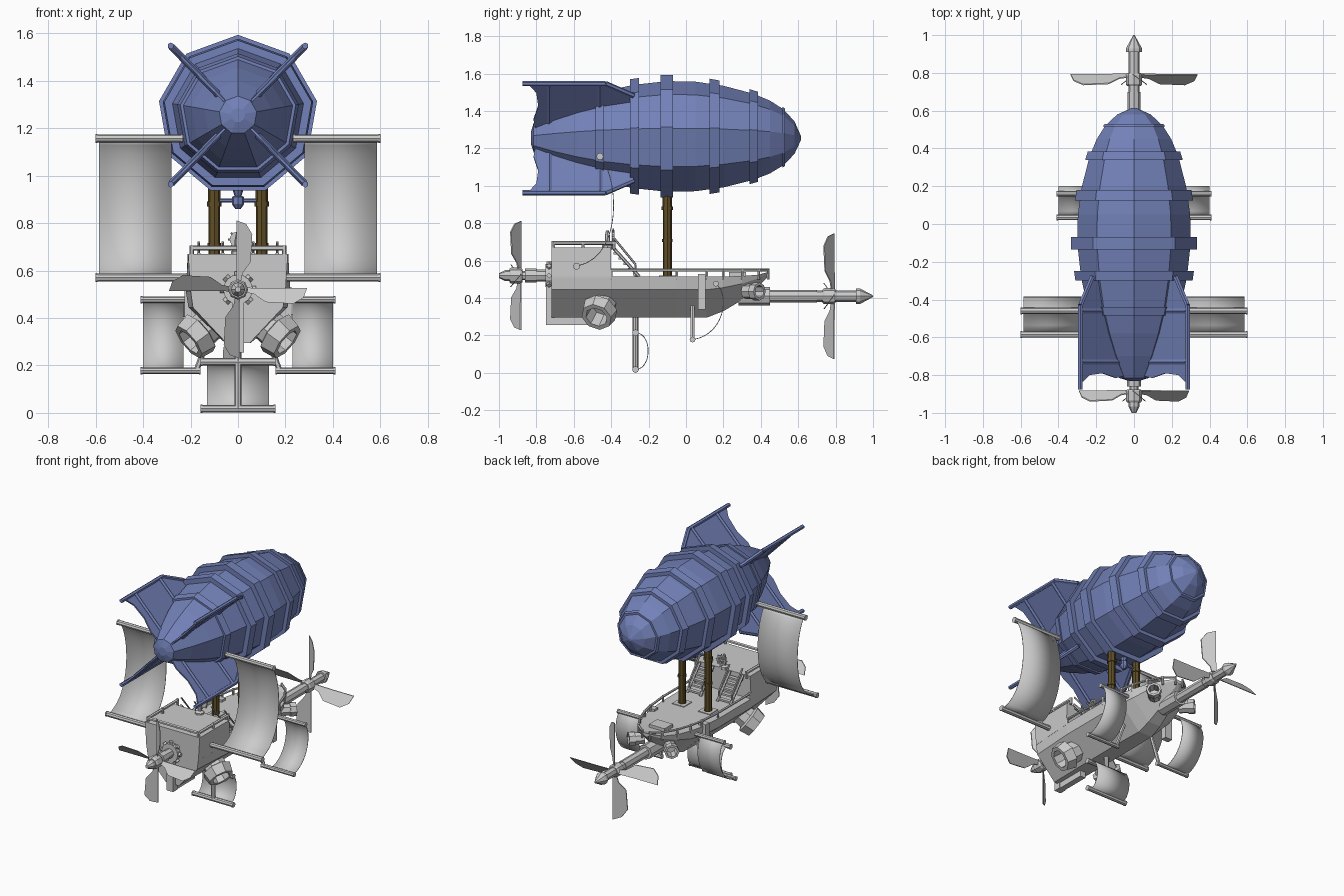
import bpy, bmesh, math
from mathutils import Vector as V

if "Cube" in bpy.data.objects:
    bpy.data.objects.remove(bpy.data.objects["Cube"])

def material(name, rgb):
    m = bpy.data.materials.new(name)
    m.diffuse_color = (*rgb, 1)
    m.use_nodes = True
    m.node_tree.nodes["Principled BSDF"].inputs["Base Color"].default_value = m.diffuse_color
    return m

BLUE = material("blue_canvas", (0.17, 0.22, 0.48))
BROWN = material("brown_wood", (0.12, 0.08, 0.02))

def build(name, verts, faces, mat=None):
    me = bpy.data.meshes.new(name)
    me.from_pydata([tuple(v) for v in verts], [], faces)
    bm = bmesh.new()
    bm.from_mesh(me)
    bmesh.ops.recalc_face_normals(bm, faces=bm.faces)
    bm.to_mesh(me)
    bm.free()
    ob = bpy.data.objects.new(name, me)
    bpy.context.collection.objects.link(ob)
    if mat:
        me.materials.append(mat)
    return ob

def loft(name, rings, mat=None):
    n = len(rings[0])
    verts = [p for r in rings for p in r]
    faces = [[i*n+k, i*n+(k+1) % n, (i+1)*n+(k+1) % n, (i+1)*n+k]
             for i in range(len(rings)-1) for k in range(n)]
    faces += [list(range(n)), list(range(len(verts)-n, len(verts)))]
    return build(name, verts, faces, mat)

def turned(name, origin, axis, profile, n=8, mat=None):
    """Faceted turned solid: profile of (distance along axis, radius)."""
    d = V(axis).normalized()
    up = V((0, 0, 1)) if abs(d.z) < 0.95 else V((1, 0, 0))
    u = (up - d*up.dot(d)).normalized()
    w = d.cross(u)
    rings = [[V(origin) + d*t + (u*math.cos(a) + w*math.sin(a))*r
              for a in [2*math.pi*k/n for k in range(n)]] for t, r in profile]
    return loft(name, rings, mat)

def rod(name, a, b, r, n=6, mat=None):
    d = V(b) - V(a)
    return turned(name, a, d, [(0, r), (d.length, r)], n, mat)

def box(name, x0, x1, y0, y1, z0, z1, mat=None):
    return loft(name, [[(x0, y0, z), (x1, y0, z), (x1, y1, z), (x0, y1, z)] for z in (z0, z1)], mat)

def path(name, pts, r, n=6, mat=None):
    for a, b in zip(pts, pts[1:]):
        rod(name, a, b, r, n, mat)

# Gas envelope: nine-sided, with raised bands and a nose cap
ENV = 1.255
body = [(-.83, .03), (-.815, .08), (-.70, .145), (-.58, .20), (-.44, .25), (-.28, .285), (-.1, .305),
        (.05, .302), (.2, .28), (.36, .238), (.45, .2), (.52, .155), (.58, .09), (.615, .01)]
turned("envelope", (0, 0, ENV), (0, 1, 0), body, 9, BLUE)
for y0, y1, r0, r1 in [(-.485, -.44, .247, .26), (-.30, -.25, .315, .322), (-.135, -.07, .338, .338),
                       (.125, .18, .318, .308), (.34, .385, .262, .248), (.515, .53, .168, .158)]:
    turned("envelope_band", (0, 0, ENV), (0, 1, 0), [(y0, r0), (y1, r1)], 9, BLUE)

# Four tail fins with spars and ribs
for sx in (-1, 1):
    for sz in (-1, 1):
        def at(y, r, off=0):
            return V((sx*(r+off)*.7, y, ENV + sz*(r-off)*.72))
        out = [(-.84, .40), (-.43, .40), (-.28, .31), (-.28, .22), (-.60, .12), (-.80, .04),
               (-.815, .14), (-.79, .24), (-.80, .34)]
        loft("tail_fin", [[at(y, r, o) for y, r in out] for o in (-.005, .005)], BLUE)
        path("fin_spar", [at(-.875, .405), at(-.43, .405), at(-.28, .315)], .014, 6, BLUE)
        for y, r in [(-.73, .11), (-.46, .22)]:
            rod("fin_rib", at(y, r), at(y, .40), .015, 6, BLUE)

# Envelope valve and masts
turned("valve", (0, -.1, .86), (0, 0, 1), [(0, .012), (.02, .026), (.05, .026), (.055, .015), (.1, .03)], 8, BLUE)
rod("valve_bar", (-.08, -.1, .895), (.08, -.1, .895), .009, 6, BLUE)
for s in (-1, 1):
    turned("mast", (s*.1, -.1, .5), (0, 0, 1),
           [(0, .03), (.02, .03), (.02, .024), (.2, .024), (.2, .029), (.215, .029), (.215, .024),
            (.37, .024), (.37, .03), (.39, .03), (.39, .026), (.48, .026)], 8, BROWN)
    box("mast_foot", s*.1-.045, s*.1+.045, -.145, -.055, .485, .52)

# Hull: stations of y, half width, keel height, deck height
stations = [(-.72, .20, .295, .515), (-.4, .22, .295, .515), (-.05, .22, .295, .515), (.11, .205, .295, .515),
            (.2, .185, .33, .515), (.3, .15, .39, .518), (.39, .095, .465, .525), (.44, .03, .515, .54)]

def section(y, w, zb, zt):
    zm = zb + (zt-zb)*.68
    b = w*.25
    return [(w, y, zt), (w*.95, y, zm), (b, y, zb), (-b, y, zb), (-w*.95, y, zm), (-w, y, zt)]

loft("hull", [section(*s) for s in stations])
box("keel", -.02, .02, -.745, -.5, .255, .31)
box("stern_post", -.025, .025, -.748, -.70, .255, .58)

# Aft cabin and its railing
loft("cabin", [[(-.2, y, .51), (.2, y, .51), (.21, y, .67), (-.21, y, .67)] if y < -.6 else
               [(-.22, y, .51), (.22, y, .51), (.212, y, .67), (-.212, y, .67)] for y in (-.72, -.4)])
corners = [(-.195, -.385), (-.195, -.71), (.195, -.71), (.195, -.385)]
path("cabin_rail", [(x, y, .695) for x, y in corners], .011)
for x, y in corners + [(-.195, -.55), (.195, -.55)]:
    rod("cabin_rail_post", (x, y, .66), (x, y, .705), .01)

# Helm on the cabin roof
turned("helm_stand", (0, -.42, .66), (0, 0, 1), [(0, .03), (.02, .03), (.03, .014), (.07, .014), (.1, .008)])
turned("helm_wheel", (0, -.395, .73), (0, 1, 0), [(0, .035), (.012, .035), (.012, .025), (0, .025)], 10)
for a in range(4):
    c, s = .042*math.cos(a*math.pi/4), .042*math.sin(a*math.pi/4)
    rod("helm_spoke", (-c, -.389, .73-s), (c, -.389, .73+s), .004)

# Two flights of steps, deck rails and fittings
for s in (-1, 1):
    for dx in (-.05, .05):
        x = s*.115 + dx
        rod("stair_side", (x, -.39, .67), (x, -.25, .515), .009)
        rod("stair_handrail", (x, -.385, .72), (x, -.27, .58), .006)
        rod("stair_post", (x, -.27, .50), (x, -.27, .58), .006)
    for k in range(5):
        y, z = -.375 + k*.026, .645 - k*.028
        box("stair_tread", s*.115-.05, s*.115+.05, y-.012, y+.014, z-.012, z)
    edge = [(s*w*.96, y, .55) for y, w, _, _ in stations[1:]]
    path("deck_rail", edge, .008)
    for p in edge:
        rod("deck_rail_post", (p[0], p[1], .50), (p[0], p[1], .558), .008)
    # Bow guns
    turned("bow_gun", (s*.10, .32, .435), (s*.65, .7, 0),
           [(0, .04), (.06, .04), (.06, .048), (.10, .048), (.10, .034), (.03, .034)], 8)
    # Lower side engines, open outward
    turned("engine", (s*.10, -.435, .385), (s*.68, -.28, -.55),
           [(0, .07), (.07, .075), (.08, .098), (.145, .085), (.145, .06), (.05, .055)], 8)
    # Side bracket
    box("side_bracket", min(s*.17, s*.225), max(s*.17, s*.225), .065, .105, .34, .53)
box("bow_locker", -.06, .06, .23, .32, .50, .54)

# Curved sails between spars
def sail(name, x0, x1, top, c1, c2, bottom, bars, r):
    P = [V((0, *p)) for p in (top, c1, c2, bottom)]
    n = 14
    pts = []
    for i in range(n+1):
        t = i/n
        pts.append(P[0]*(1-t)**3 + P[1]*3*t*(1-t)**2 + P[2]*3*t*t*(1-t) + P[3]*t**3)
    verts = [(x, p.y, p.z) for p in pts for x in (x0, x1)]
    ob = build(name, verts, [[2*i, 2*i+1, 2*i+3, 2*i+2] for i in range(n)])
    ob.data.polygons.foreach_set("use_smooth", [True]*n)
    m = ob.modifiers.new("thickness", "SOLIDIFY")
    m.thickness, m.offset = .004, 0
    for (y, z), (a, b) in zip((top, bottom), bars):
        rod(name + "_spar", (a, y, z), (b, y, z), r, 8)
        for x in (a, b):
            rod(name + "_spar_end", (x-.008 if x > 0 else x, y, z), (x if x > 0 else x+.008, y, z), r*1.12, 8)

for s in (-1, 1):
    sail("main_sail", s*.28, s*.585, (-.46, 1.157), (-.36, 1.05), (-.33, .62), (-.585, .57),
         [(s*.24, s*.6), (s*.19, s*.6)], .017)
    sail("side_sail", s*.23, s*.40, (.16, .477), (.24, .41), (.2, .2), (.035, .178),
         [(s*.16, s*.41), (s*.165, s*.41)], .014)
    rod("side_sail_strut", (s*.175, .035, .178), (s*.11, .035, .36), .012)
sail("keel_sail", -.13, .13, (-.27, .215), (-.18, .215), (-.18, .02), (-.27, .018),
     [(-.157, .157), (-.157, .157)], .016)
rod("keel_sail_strut", (0, -.27, .018), (0, -.27, .31), .015, 8)

# Propellers: shaft, hub and four swept, pitched blades
def propeller(name, y, z, size):
    turned(name + "_hub", (0, y-.035, z), (0, 1, 0), [(0, .036), (.01, .043), (.06, .043), (.07, .036)], 8)
    shape = [(.03, -.008), (.15, -.006), (.3, -.006), (.285, .035), (.24, .062), (.12, .055), (.07, .02), (.03, .012)]
    for k in range(4):
        a = k*math.pi/2
        rad, tan = V((math.sin(a), 0, math.cos(a))), V((math.cos(a), 0, -math.sin(a)))
        rings = [[V((0, y, z)) + rad*r*size + tan*c*size + V((0, .022 - c*.8 + o, 0)) for r, c in shape]
                 for o in (-.003, .003)]
        loft(name + "_blade", rings)

turned("front_shaft", (0, 0, .52), (0, 1, 0),
       [(-1, .012), (-.965, .03), (-.94, .03), (-.94, .024), (-.86, .024), (-.86, .038), (-.80, .038), (-.80, .032),
        (-.75, .032), (-.75, .05), (-.70, .05)], 8)
turned("front_gear", (0, -.75, .52), (0, 1, 0), [(0, .062), (.035, .062)], 16)
for k in range(8):
    a = k*math.pi/4
    d = V((math.cos(a), 0, math.sin(a)))
    rod("gear_tooth", V((0, -.732, .52)) + d*.055, V((0, -.732, .52)) + d*.075, .015, 4)
propeller("front_propeller", -.91, .52, .97)

turned("rear_shaft", (0, 0, .41), (0, 1, 0),
       [(.28, .05), (.45, .05), (.45, .034), (.70, .034), (.70, .03), (.91, .03), (.91, .042), (.93, .042),
        (1.0, .004)], 8)
propeller("rear_propeller", .765, .41, 1.12)
